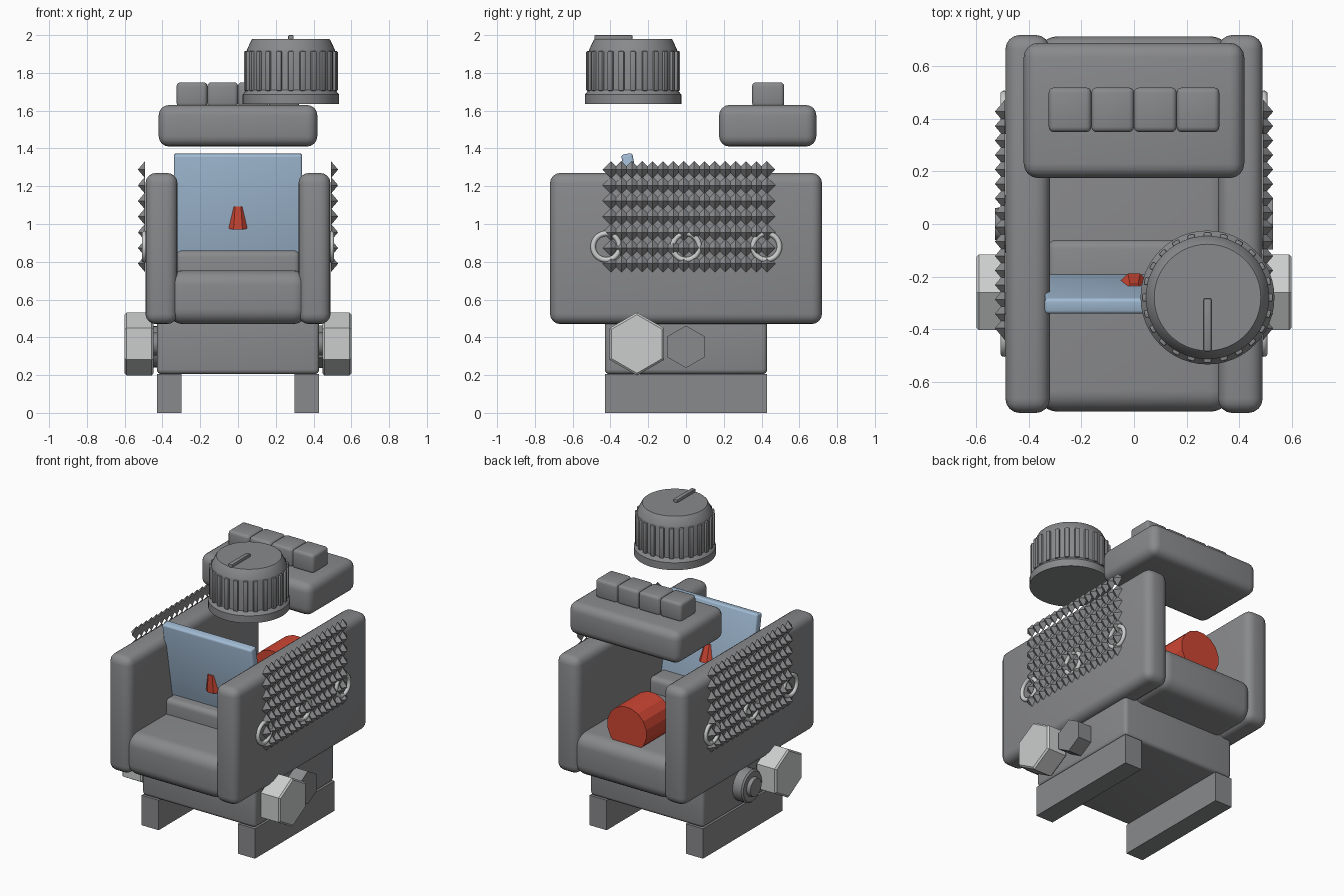
import bpy, bmesh, math
from mathutils import Matrix, Vector

if "Cube" in bpy.data.objects:
    bpy.data.objects.remove(bpy.data.objects["Cube"])


def material(name, rgb):
    m = bpy.data.materials.new(name)
    m.diffuse_color = (*rgb, 1)
    m.use_nodes = True
    m.node_tree.nodes["Principled BSDF"].inputs["Base Color"].default_value = m.diffuse_color
    return m


GREY = material("dark grey", (0.25, 0.253, 0.262))
LIGHT = material("light grey", (0.60, 0.61, 0.61))
BLUE = material("pale blue", (0.36, 0.50, 0.66))
RED = material("red", (0.62, 0.062, 0.034))


def finish(name, bm, mat, angle=35):
    bmesh.ops.recalc_face_normals(bm, faces=bm.faces)
    me = bpy.data.meshes.new(name)
    bm.to_mesh(me)
    bm.free()
    me.materials.append(mat)
    if angle:
        me.polygons.foreach_set("use_smooth", [True] * len(me.polygons))
        me.set_sharp_from_angle(angle=math.radians(angle))
    ob = bpy.data.objects.new(name, me)
    bpy.context.collection.objects.link(ob)
    return ob


def box(name, x, y, z, mat=GREY, bevel=0.0, seg=4):
    """Box from (min, max) ranges with rounded edges."""
    bm = bmesh.new()
    bmesh.ops.create_cube(bm, size=1)
    for v in bm.verts:
        v.co = [lo + (c + 0.5) * (hi - lo) for c, (lo, hi) in zip(v.co, (x, y, z))]
    if bevel:
        bmesh.ops.bevel(bm, geom=bm.edges[:], offset=bevel, segments=seg,
                        profile=0.5, affect='EDGES', clamp_overlap=True)
    return finish(name, bm, mat)


def lathe(name, profile, n, centre, axis, mat=GREY, phase=0.0, angle=35):
    """Capped stack of n-sided rings; profile is (radius, height along axis)."""
    bm = bmesh.new()
    rings = []
    for r, h in profile:
        ring = []
        for i in range(n):
            t = 2 * math.pi * i / n + phase
            a, b = r * math.sin(t), r * math.cos(t)
            p = {'x': (h, a, b), 'y': (a, h, b), 'z': (a, b, h)}[axis]
            ring.append(bm.verts.new(Vector(p) + Vector(centre)))
        rings.append(ring)
    for lo, hi in zip(rings, rings[1:]):
        for i in range(n):
            j = (i + 1) % n
            bm.faces.new((lo[i], lo[j], hi[j], hi[i]))
    bm.faces.new(rings[0])
    bm.faces.new(rings[-1])
    return finish(name, bm, mat, angle)


def sided(side, lo, hi):
    return tuple(sorted((side * lo, side * hi)))


# Base and seat body
box("base", (-0.43, 0.43), (-0.43, 0.43), (0.205, 0.55), bevel=0.025)
box("seat", (-0.37, 0.37), (-0.715, 0.715), (0.47, 0.755), bevel=0.08, seg=6)
box("seat_ridge", (-0.33, 0.33), (-0.33, -0.06), (0.65, 0.86), bevel=0.035)

# Tilted screen with a small red marker set through it
tilt = math.radians(10)
screen = box("screen", (-0.34, 0.34), (-0.03, 0.03), (-0.31, 0.31), BLUE, bevel=0.013, seg=3)
screen.matrix_world = Matrix.Translation((0, -0.26, 1.066)) @ Matrix.Rotation(tilt, 4, 'X')
marker = lathe("marker", [(0.061, -0.06), (0.04, 0.06)], 8, (0, 0, 0), 'z', RED,
               math.pi / 8, angle=0)
marker.matrix_world = Matrix.Translation((0, -0.255, 1.04)) @ Matrix.Rotation(tilt, 4, 'X')

# Red drum lying at the back of the seat
lathe("drum", [(0.15, -0.135), (0.15, 0.135)], 16, (0, 0.505, 0.855), 'y', RED,
      math.pi / 16, angle=0)

# Top slab and its four keys
box("top_slab", (-0.42, 0.42), (0.175, 0.69), (1.41, 1.63), bevel=0.055)
for i in range(4):
    x0 = -0.325 + i * 0.1625
    box(f"key_{i + 1}", (x0, x0 + 0.1625), (0.35, 0.52), (1.62, 1.75), bevel=0.02, seg=3)

# Ribbed dial
KX, KY = 0.28, -0.28
lathe("dial", [(0.255, 1.635), (0.255, 1.685), (0.235, 1.71), (0.235, 1.915),
               (0.232, 1.925), (0.208, 1.975), (0.203, 1.98)], 48, (KX, KY, 0), 'z')
bm = bmesh.new()
for i in range(24):
    m = (Matrix.Translation((KX, KY, 1.81)) @ Matrix.Rotation(i * math.tau / 24, 4, 'Z')
         @ Matrix.Translation((0.236, 0, 0)) @ Matrix.Diagonal((0.026, 0.03, 0.21, 1)))
    bmesh.ops.create_cube(bm, size=1, matrix=m)
bmesh.ops.bevel(bm, geom=bm.edges[:], offset=0.006, segments=2, profile=0.5, affect='EDGES')
finish("dial_ribs", bm, GREY)
box("dial_pointer", (KX - 0.015, KX + 0.015), (-0.485, -0.283), (1.972, 2.0),
    bevel=0.006, seg=2)


def spikes(name, side):
    """Grid of diamond based pyramids pointing outward."""
    bm = bmesh.new()
    r = 0.045
    for row in range(7):
        for col in range(16):
            y, z = -0.397 + col * 0.055, 0.79 + row * 0.083
            base = [bm.verts.new((side * 0.492, y + a, z + b))
                    for a, b in ((r, 0), (0, r), (-r, 0), (0, -r))]
            tip = bm.verts.new((side * 0.53, y, z))
            bm.faces.new(base)
            for i in range(4):
                bm.faces.new((base[i], base[(i + 1) % 4], tip))
    finish(name, bm, GREY, 0)


def ring(name, centre):
    """Torus facing sideways."""
    bm = bmesh.new()
    n, k, big, small = 28, 10, 0.07, 0.014
    grid = []
    for i in range(n):
        t = i * math.tau / n
        row = []
        for j in range(k):
            s = j * math.tau / k
            d = big + small * math.cos(s)
            p = Vector((small * math.sin(s), d * math.cos(t), d * math.sin(t)))
            row.append(bm.verts.new(p + Vector(centre)))
        grid.append(row)
    for i in range(n):
        for j in range(k):
            a, b = grid[i], grid[(i + 1) % n]
            bm.faces.new((a[j], b[j], b[(j + 1) % k], a[(j + 1) % k]))
    finish(name, bm, LIGHT, 60)


# Parts repeated on both sides
for label, s in (("right", 1), ("left", -1)):
    box(f"{label}_runner", sided(s, 0.30, 0.43), (-0.43, 0.43), (0, 0.205))
    box(f"{label}_side_panel", sided(s, 0.32, 0.49), (-0.72, 0.72), (0.47, 1.27),
        bevel=0.055)
    spikes(f"{label}_spikes", s)
    for i, y in enumerate((-0.422, 0.0, 0.425)):
        ring(f"{label}_ring_{i + 1}", (s * 0.495, y, 0.88))
    # Large light hexagonal knob on a short shaft
    lathe(f"{label}_hex_shaft", [(0.06, s * 0.40), (0.06, s * 0.47)], 16,
          (0, -0.26, 0.365), 'x')
    lathe(f"{label}_hex_knob", [(0.155, s * 0.447), (0.167, s * 0.457), (0.167, s * 0.59),
                                (0.155, s * 0.60)], 6, (0, -0.26, 0.365), 'x', LIGHT, angle=0)

# Small side fittings: a hexagon on the right, a round button on the left
lathe("right_hex_button", [(0.112, 0.41), (0.112, 0.53)], 6, (0, 0, 0.35), 'x', angle=0)
lathe("left_round_button", [(0.11, -0.41), (0.11, -0.495), (0.10, -0.505), (0.065, -0.505),
                            (0.06, -0.53)], 24, (0, 0, 0.35), 'x')
